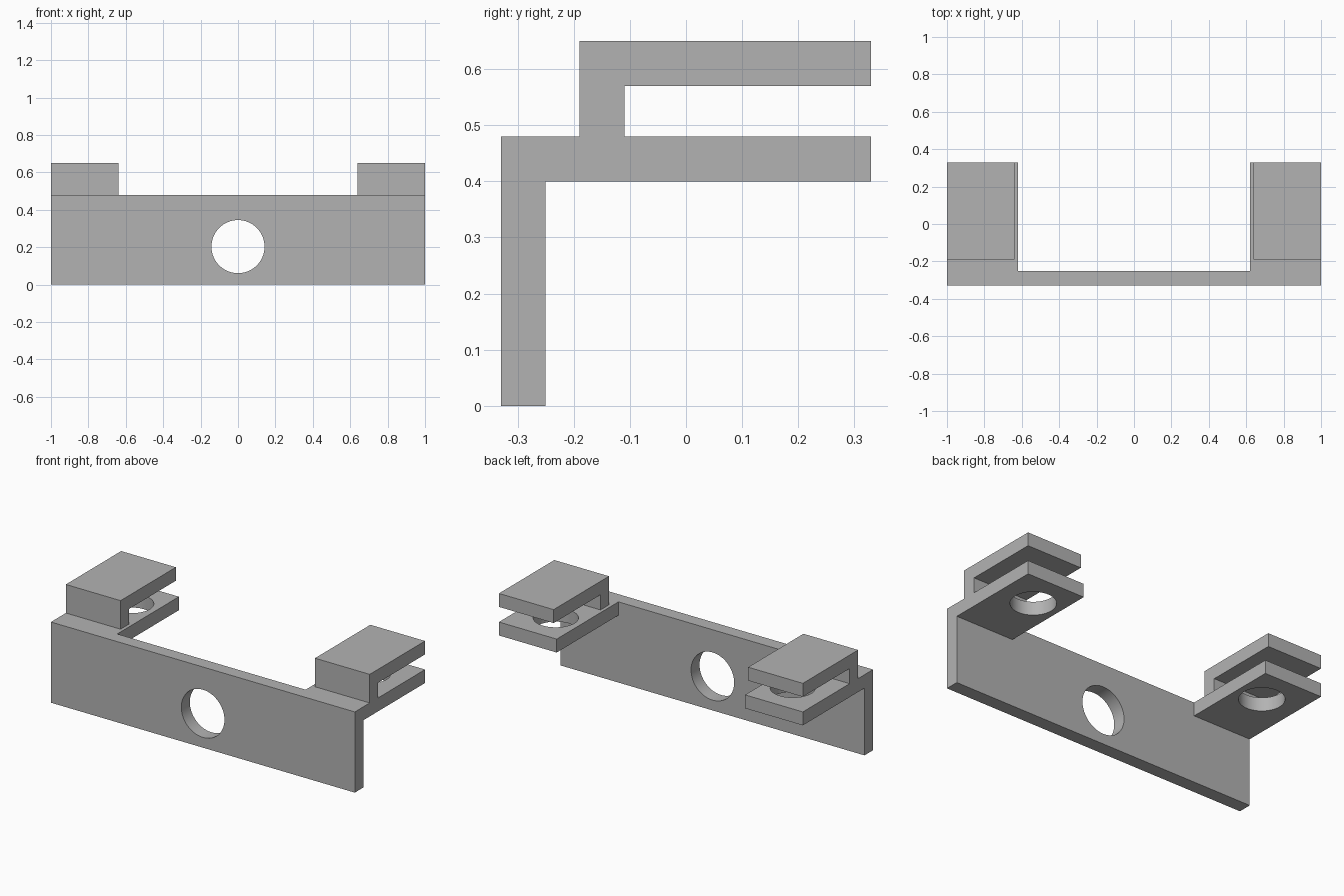
import bpy
import bmesh
import math
from mathutils import Matrix, Vector

if "Cube" in bpy.data.objects:
    bpy.data.objects.remove(bpy.data.objects["Cube"], do_unlink=True)

grey = bpy.data.materials.new("plain grey")
grey.use_nodes = True
GREY = (0.45, 0.45, 0.45, 1)
grey.diffuse_color = GREY
grey.node_tree.nodes["Principled BSDF"].inputs["Base Color"].default_value = GREY

T = 0.08                       # sheet thickness
FRONT, BACK = -0.33, 0.33
SHELF_TOP, TOP = 0.48, 0.65
POST_FRONT = -0.19


def finish(name, bm):
    bmesh.ops.recalc_face_normals(bm, faces=bm.faces)
    mesh = bpy.data.meshes.new(name)
    bm.to_mesh(mesh)
    bm.free()
    mesh.materials.append(grey)
    obj = bpy.data.objects.new(name, mesh)
    bpy.context.collection.objects.link(obj)
    return obj


def extrude_profile(name, points, x0, x1):
    """Closed (y, z) outline swept along x."""
    bm = bmesh.new()
    face = bm.faces.new([bm.verts.new((x0, y, z)) for y, z in points])
    swept = bmesh.ops.extrude_face_region(bm, geom=[face])["geom"]
    verts = [v for v in swept if isinstance(v, bmesh.types.BMVert)]
    bmesh.ops.translate(bm, verts=verts, vec=(x1 - x0, 0, 0))
    return finish(name, bm)


def rect(y0, y1, z0, z1):
    return [(y0, z0), (y1, z0), (y1, z1), (y0, z1)]


def drill(name, centre, radius, rotation=Matrix()):
    bm = bmesh.new()
    bmesh.ops.create_cone(bm, cap_ends=True, segments=64, radius1=radius,
                          radius2=radius, depth=T * 1.5,
                          matrix=Matrix.Translation(Vector(centre)) @ rotation)
    obj = finish(name, bm)
    obj.hide_render = True
    return obj


def combine(body, tool, operation):
    """Apply a boolean and discard the tool."""
    mod = body.modifiers.new(operation.lower(), "BOOLEAN")
    mod.operation, mod.solver, mod.object = operation, "EXACT", tool
    bpy.context.view_layer.objects.active = body
    bpy.ops.object.modifier_apply(modifier=mod.name)
    bpy.data.objects.remove(tool, do_unlink=True)


# Upright panel
bracket = extrude_profile("bracket", rect(FRONT, FRONT + T, 0, SHELF_TOP), -1, 1)

# Upper clip outline: short post with a plate reaching back
clip_outline = [(POST_FRONT, SHELF_TOP), (POST_FRONT + T, SHELF_TOP),
                (POST_FRONT + T, TOP - T), (BACK, TOP - T),
                (BACK, TOP), (POST_FRONT, TOP)]

# Drilled shelf and clip at each end
for side, s in (("left", 1), ("right", -1)):
    shelf = extrude_profile(side + "_shelf",
                            rect(FRONT, BACK, SHELF_TOP - T, SHELF_TOP),
                            s * 0.62, s)
    combine(shelf, drill("shelf_drill", (s * 0.78, 0.11, SHELF_TOP - T / 2), 0.122),
            "DIFFERENCE")
    combine(bracket, shelf, "UNION")
    clip = extrude_profile(side + "_clip", clip_outline, s * 0.64, s)
    combine(bracket, clip, "UNION")

# Round hole through the panel
combine(bracket, drill("panel_drill", (0, FRONT + T / 2, 0.203), 0.142,
                       Matrix.Rotation(math.pi / 2, 4, "X")), "DIFFERENCE")

# Smooth hole walls, crisp edges
bpy.ops.object.select_all(action="DESELECT")
bracket.select_set(True)
bpy.context.view_layer.objects.active = bracket
bpy.ops.object.shade_smooth_by_angle(angle=math.radians(30))
